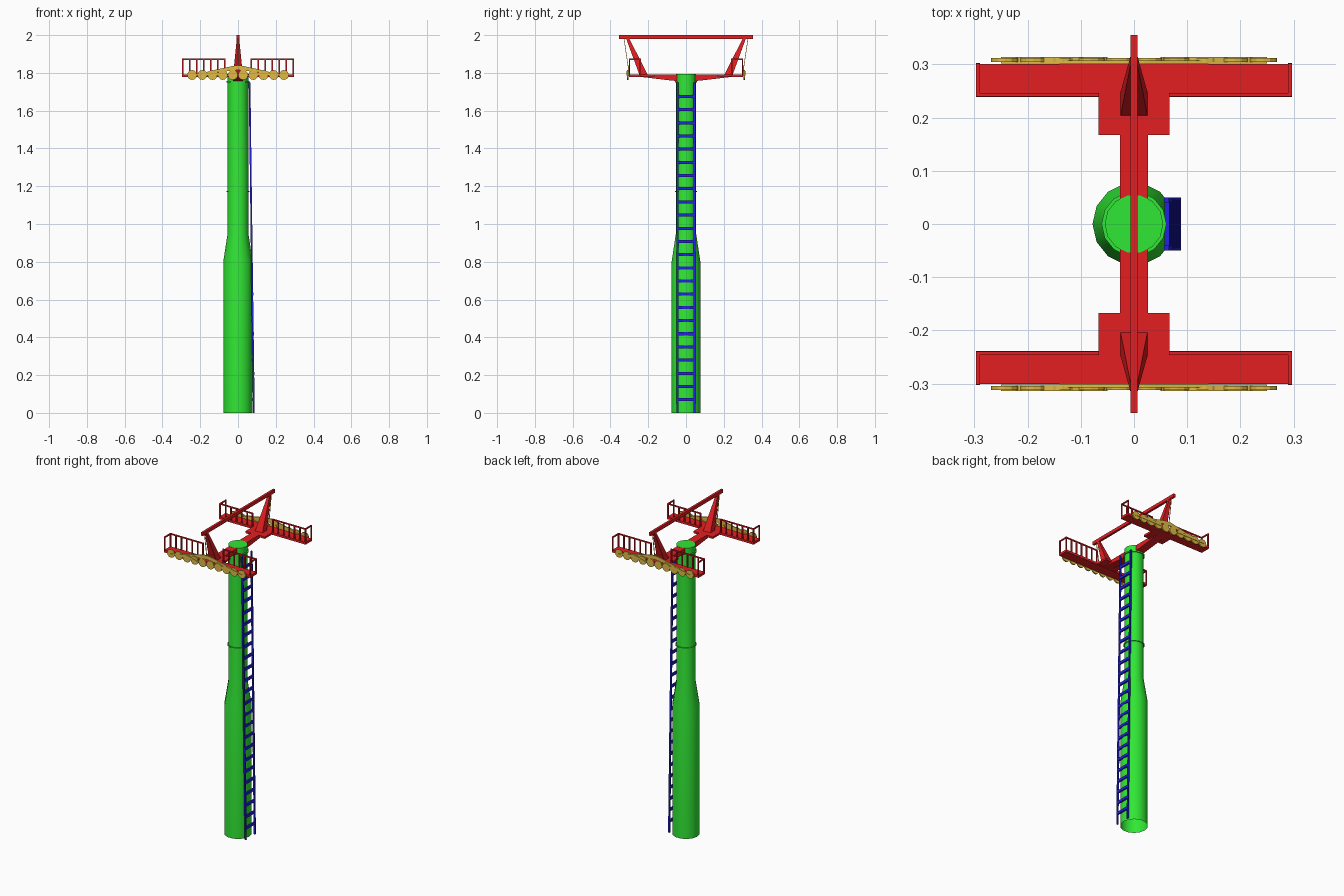
import bpy, bmesh, math
from mathutils import Vector

if "Cube" in bpy.data.objects:
    bpy.data.objects.remove(bpy.data.objects["Cube"])


def mat(name, r, g, b):
    m = bpy.data.materials.new(name)
    m.diffuse_color = (r, g, b, 1)
    m.use_nodes = True
    m.node_tree.nodes["Principled BSDF"].inputs["Base Color"].default_value = m.diffuse_color
    return m


GREEN = mat("green_paint", 0.03, 0.8, 0.035)
RED = mat("red_paint", 0.78, 0.013, 0.016)
BLUE = mat("blue_paint", 0.016, 0.016, 0.75)
YELLOW = mat("yellow_paint", 0.75, 0.5, 0.06)


def finish(name, bm, material):
    bmesh.ops.recalc_face_normals(bm, faces=bm.faces)
    me = bpy.data.meshes.new(name)
    bm.to_mesh(me)
    bm.free()
    me.materials.append(material)
    ob = bpy.data.objects.new(name, me)
    bpy.context.collection.objects.link(ob)
    return ob


def hull(bm, pts):
    """Solid block spanned by corner points."""
    vs = [bm.verts.new(p) for p in pts]
    bmesh.ops.convex_hull(bm, input=vs)


def box(bm, x0, x1, y0, y1, z0, z1):
    hull(bm, [(x, y, z) for x in (x0, x1) for y in (y0, y1) for z in (z0, z1)])


def bar(bm, a, b, w):
    """Square bar from a to b."""
    a, b = Vector(a), Vector(b)
    d = (b - a).normalized()
    u = d.cross(Vector((0, 1, 0)) if abs(d.y) < 0.9 else Vector((0, 0, 1))).normalized()
    v = d.cross(u)
    hull(bm, [p + (u * i + v * j) * w / 2 for p in (a, b) for i in (-1, 1) for j in (-1, 1)])


def lathe(name, profile, n, material, bottom=True):
    bm = bmesh.new()
    rings = [[bm.verts.new((r * math.cos(2 * math.pi * k / n), r * math.sin(2 * math.pi * k / n), z))
              for k in range(n)] for r, z in profile]
    for a, b in zip(rings, rings[1:]):
        for k in range(n):
            bm.faces.new((a[k], a[(k + 1) % n], b[(k + 1) % n], b[k]))
    if bottom:
        bm.faces.new(rings[0])
    bm.faces.new(rings[-1])
    ob = finish(name, bm, material)
    bpy.context.view_layer.objects.active = ob
    ob.select_set(True)
    bpy.ops.object.shade_smooth_by_angle(angle=math.radians(35))
    ob.select_set(False)


# Pole with taper (open at the foot), and its two flanges
lathe("pole", [(0.078, 0), (0.078, 0.8), (0.055, 0.95), (0.055, 1.793)], 14, GREEN, bottom=False)
lathe("middle_flange", [(0.06, 1.17), (0.06, 1.176)], 14, GREEN)
lathe("top_flange", [(0.061, 1.748), (0.061, 1.756)], 14, GREEN)

# Ladder leaning along the pole
bm = bmesh.new()
lean = lambda z: 0.084 - 0.023 * z / 1.75
for y in (-0.045, 0.045):
    bar(bm, (lean(0), y, 0), (lean(1.75), y, 1.75), 0.009)
for i in range(24):
    z = 0.07 + i * 0.0698
    box(bm, lean(z) - 0.005, lean(z) + 0.005, -0.045, 0.045, z - 0.008, z + 0.008)
finish("ladder", bm, BLUE)

# Cable-side beam across the masts
bm = bmesh.new()
box(bm, -0.007, 0.007, -0.355, 0.355, 1.98, 2.0)
finish("top_beam", bm, RED)

for s, side in ((-1, "front"), (1, "back")):
    # Tapered arm
    bm = bmesh.new()
    hull(bm, [(x, s * y, z) for x in (-0.026, 0.026)
              for y, z in ((0.03, 1.792), (0.25, 1.792), (0.25, 1.78), (0.1, 1.762), (0.03, 1.755))])
    finish(side + "_arm", bm, RED)

    # Mast leaning outwards
    bm = bmesh.new()
    hull(bm, [(x, s * y, 1.785) for x in (-0.026, 0.026) for y in (0.2, 0.245)] +
         [(x, s * y, 1.985) for x in (-0.006, 0.006) for y in (0.302, 0.318)])
    finish(side + "_mast", bm, RED)

    # Walkway
    bm = bmesh.new()
    box(bm, -0.067, 0.067, s * 0.167, s * 0.241, 1.78, 1.792)
    box(bm, -0.297, 0.297, s * 0.239, s * 0.301, 1.778, 1.792)
    finish(side + "_platform", bm, RED)

    # Railings along the inner edge and ends
    bm = bmesh.new()
    zt = 1.872
    for m in (-1, 1):
        for x in (0.293, 0.255, 0.218, 0.181, 0.144, 0.107, 0.07):
            bar(bm, (m * x, s * 0.243, 1.785), (m * x, s * 0.243, zt), 0.007)
        bar(bm, (m * 0.293, s * 0.299, 1.785), (m * 0.293, s * 0.299, zt), 0.007)
        bar(bm, (m * 0.066, s * 0.243, zt), (m * 0.297, s * 0.243, zt), 0.007)
        bar(bm, (m * 0.293, s * 0.243, zt), (m * 0.293, s * 0.302, zt), 0.007)
    finish(side + "_railing", bm, RED)

    # Row of cable wheels
    bm = bmesh.new()
    for i in range(10):
        ring = [(-0.243 + i * 0.054 + 0.026 * math.cos(k * math.pi / 6), s * y,
                 1.789 + 0.026 * math.sin(k * math.pi / 6))
                for k in range(12) for y in (0.304, 0.312)]
        hull(bm, ring)
    finish(side + "_wheels", bm, YELLOW)

    # Rocker beams holding the wheels
    bm = bmesh.new()
    for m in (-1, 1):
        hull(bm, [(m * x, s * y, z) for y in (0.301, 0.307)
                  for x, z in ((0, 1.838), (0.02, 1.838), (0.14, 1.812), (0.14, 1.8), (0, 1.815))])
        hull(bm, [(m * x, s * y, z) for y in (0.302, 0.314)
                  for x, z in ((0.05, 1.787), (0.14, 1.811), (0.25, 1.787), (0.14, 1.797))])
    finish(side + "_rockers", bm, YELLOW)

    # Thin hanger from the top beam
    bm = bmesh.new()
    bar(bm, (0, s * 0.328, 1.982), (0, s * 0.306, 1.83), 0.003)
    finish(side + "_hanger", bm, YELLOW)
